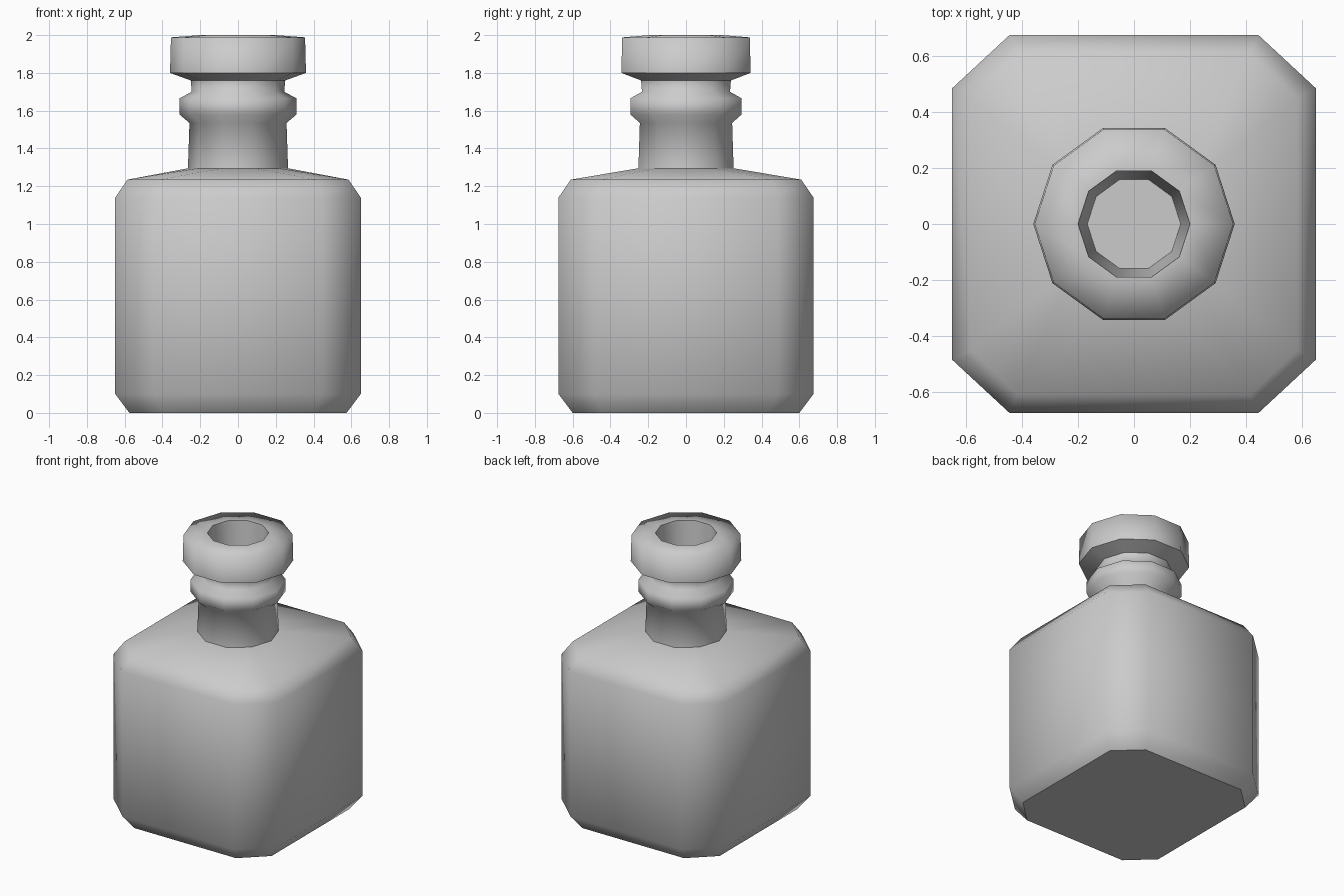
import bpy, bmesh
from math import cos, sin, tau

if "Cube" in bpy.data.objects:
    bpy.data.objects.remove(bpy.data.objects["Cube"])

bm = bmesh.new()


def octagon(hx, hy, cx, cy, z):
    """Rectangle with cut corners, anticlockwise."""
    pts = [(hx, -hy + cy), (hx, hy - cy), (hx - cx, hy), (-hx + cx, hy),
           (-hx, hy - cy), (-hx, -hy + cy), (-hx + cx, -hy), (hx - cx, -hy)]
    return [bm.verts.new((x, y, z)) for x, y in pts]


def decagon(r, z):
    return [bm.verts.new((r * cos(tau * i / 10), r * sin(tau * i / 10), z))
            for i in range(10)]


def loft(rings):
    for a, b in zip(rings, rings[1:]):
        n = len(a)
        for i in range(n):
            j = (i + 1) % n
            bm.faces.new((a[i], a[j], b[j], b[i]))


def ring_edges(ring):
    return [bm.edges.get((ring[i], ring[(i + 1) % len(ring)]))
            for i in range(len(ring))]


# square body with chamfered corners
body = [octagon(0.575, 0.60, 0.17, 0.16, 0.0),
        octagon(0.65, 0.675, 0.205, 0.19, 0.10),
        octagon(0.65, 0.675, 0.205, 0.19, 1.14),
        octagon(0.585, 0.61, 0.17, 0.16, 1.235)]
loft(body)
bm.faces.new(body[0][::-1])

# neck, collar, lip and mouth recess
profile = [(0.265, 1.295), (0.257, 1.535), (0.31, 1.58), (0.31, 1.665),
           (0.245, 1.70), (0.25, 1.76), (0.36, 1.80), (0.355, 1.988),
           (0.20, 2.0), (0.167, 1.5)]
neck = [decagon(r, z) for r, z in profile]
loft(neck)
bm.faces.new(neck[-1])

# sloping shoulder joins body and neck
bmesh.ops.bridge_loops(bm, edges=ring_edges(body[-1]) + ring_edges(neck[0]))
bmesh.ops.recalc_face_normals(bm, faces=bm.faces)

# smooth shading with hard rings
for f in bm.faces:
    f.smooth = True
for ring in (body[0], neck[0], neck[5], neck[6], neck[8], neck[9]):
    for e in ring_edges(ring):
        e.smooth = False

mesh = bpy.data.meshes.new("bottle")
bm.to_mesh(mesh)
bm.free()
bpy.context.collection.objects.link(bpy.data.objects.new("bottle", mesh))
